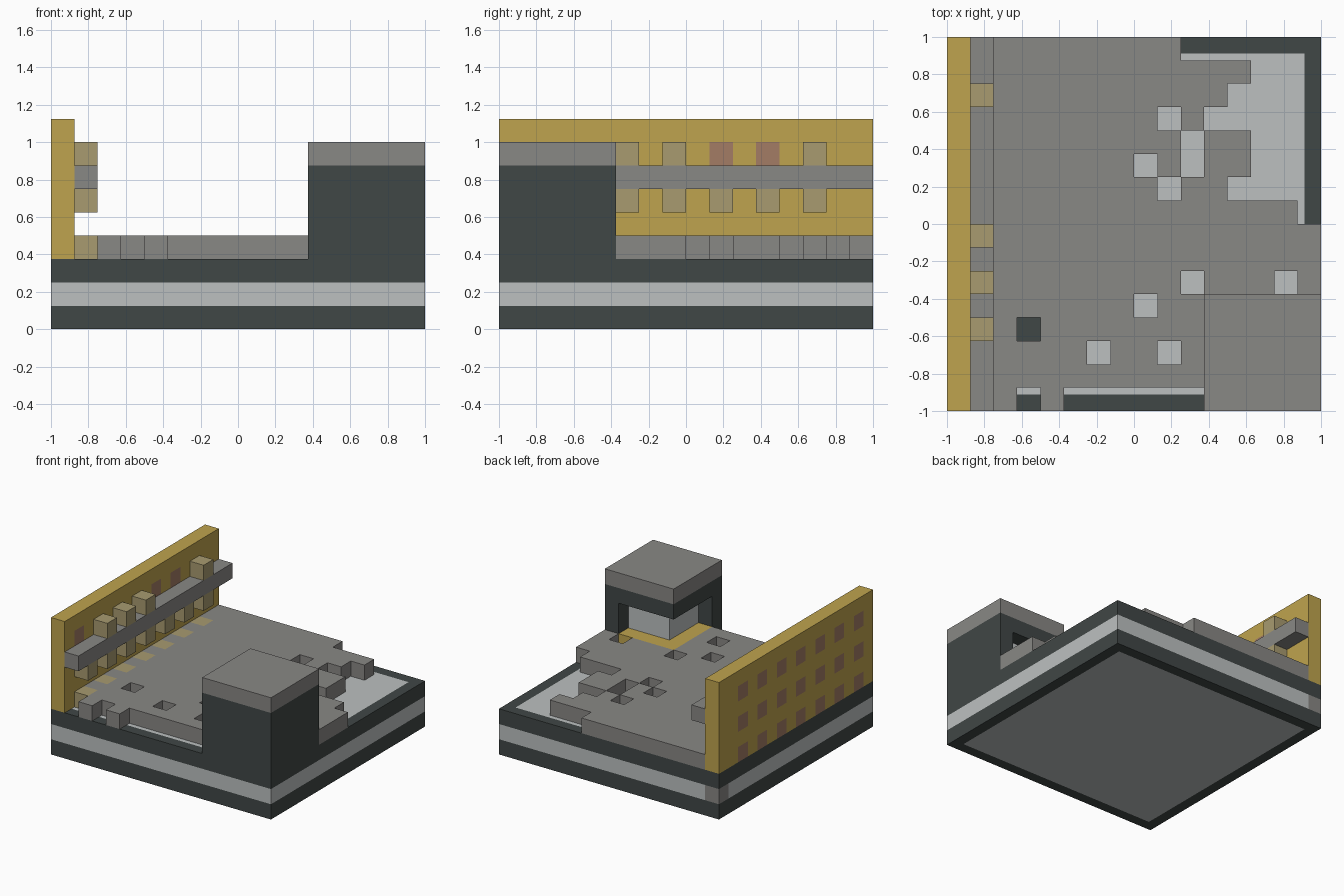
import bpy, bmesh

if "Cube" in bpy.data.objects:
    bpy.data.objects.remove(bpy.data.objects["Cube"])

U = 0.125  # one block


def material(name, r, g, b):
    lin = [((c / 255 + 0.055) / 1.055) ** 2.4 for c in (r, g, b)] + [1]
    m = bpy.data.materials.new(name)
    m.use_nodes = True
    m.diffuse_color = lin
    bsdf = next(n for n in m.node_tree.nodes if n.type == 'BSDF_PRINCIPLED')
    bsdf.inputs["Base Color"].default_value = lin
    return m


DARK = material("dark slate", 64, 71, 70)
LIGHT = material("pale stone", 188, 192, 192)
GREY = material("grey stone", 137, 136, 133)
GOLD = material("sandy gold", 191, 164, 78)
BEAM_END = material("dull tan", 168, 155, 112)
WINDOW = material("brown window", 163, 124, 101)


def pos(i, j, k):
    return (i * U - 1, j * U - 1, k * U)


def finish(name, bm, mats):
    mesh = bpy.data.meshes.new(name)
    bm.to_mesh(mesh)
    bm.free()
    for m in mats:
        mesh.materials.append(m)
    ob = bpy.data.objects.new(name, mesh)
    bpy.context.collection.objects.link(ob)
    return ob


def box(name, mats, x, y, z, inset_dir=0):
    """Box spanning block ranges; inset_dir +1/-1 insets the top/bottom face."""
    bm = bmesh.new()
    bmesh.ops.create_cube(bm, size=1)
    lo, hi = pos(x[0], y[0], z[0]), pos(x[1], y[1], z[1])
    for v in bm.verts:
        v.co = [lo[n] if v.co[n] < 0 else hi[n] for n in range(3)]
    if inset_dir:
        bm.normal_update()
        face = [f for f in bm.faces if f.normal.z * inset_dir > 0.9]
        bmesh.ops.inset_region(bm, faces=face, thickness=U)
        face[0].material_index = 1
    return finish(name, bm, mats)


def sheet(name, mats, cells, corner):
    """One-block-thick sheet: cells maps (a, b) to a material index."""
    bm = bmesh.new()
    for (a, b), index in cells.items():
        ring = [(a, b), (a + 1, b), (a + 1, b + 1), (a, b + 1)]
        f = bm.faces.new([bm.verts.new(corner(*c)) for c in ring])
        f.material_index = index
    bmesh.ops.remove_doubles(bm, verts=bm.verts, dist=0.001)
    ob = finish(name, bm, mats)
    mod = ob.modifiers.new("thickness", 'SOLIDIFY')
    mod.thickness = U
    mod.offset = -1
    return ob


# Layered base with inlaid underside and floor
ALL = (0, 16)
box("base_lower", [DARK, LIGHT], ALL, ALL, (0, 1), -1)
box("base_band", [LIGHT], ALL, (0, 15), (1, 2))
box("base_band_back", [LIGHT], (1, 16), (15, 16), (1, 2))
box("base_band_corner", [GREY], (0, 1), (15, 16), (1, 2))
box("base_upper", [DARK, LIGHT], ALL, ALL, (2, 3), 1)
box("dark_floor_tile", [DARK], (3, 4), (3, 4), (3, 3.03))

# Broken paving: row -> missing columns
gaps = {0: [1, 3, *range(5, 11)], 2: [6, 9], 3: [3], 4: [8], 5: [10, 14],
        8: [15], 9: [9, *range(12, 16)], 10: [8, 10, *range(13, 16)],
        11: [10, *range(13, 16)], 12: [9, *range(11, 16)],
        13: range(12, 16), 14: range(13, 16), 15: range(10, 16)}
paving = {}
for j in range(16):
    for i in range(1, 16):
        ledge = (i == 11 and 1 <= j <= 4) or (j == 4 and 11 <= i <= 14)
        if i in gaps.get(j, []) or (i >= 11 and j <= 4 and not ledge):
            continue
        beam_end = i == 1 and j % 2 and j < 15
        paving[i, j] = 2 if ledge else 1 if beam_end else 0
sheet("paving", [GREY, BEAM_END, GOLD], paving, lambda a, b: pos(a, b, 4))

# Wall with window blocks on every other column and course
wall = {(j, k): int(j % 2 and j < 15 and k in (3, 5, 7))
        for j in range(16) for k in range(3, 9)}
sheet("side_wall", [GOLD, WINDOW], wall, lambda a, b: pos(1, a, b))

# Long beam with stubs below and above
box("wall_beam", [GREY], (1, 2), ALL, (6, 7))
for j in range(1, 15, 2):
    box("lower_stub", [BEAM_END], (1, 2), (j, j + 1), (5, 6))
for j in (3, 5, 7, 13):
    box("upper_stub", [BEAM_END], (1, 2), (j, j + 1), (7, 8))

# Corner tower with an open inner corner
box("tower_front_wall", [DARK], (11, 16), (0, 1), (3, 7))
box("tower_side_wall", [DARK], (15, 16), (1, 5), (3, 7))
box("tower_back_lintel", [DARK], (11, 15), (4, 5), (6, 7))
box("tower_inner_lintel", [DARK], (11, 12), (1, 4), (6, 7))
box("tower_core", [LIGHT], (12, 15), (1, 4), (3, 7))
box("tower_roof", [GREY], (11, 16), (0, 5), (7, 8))
